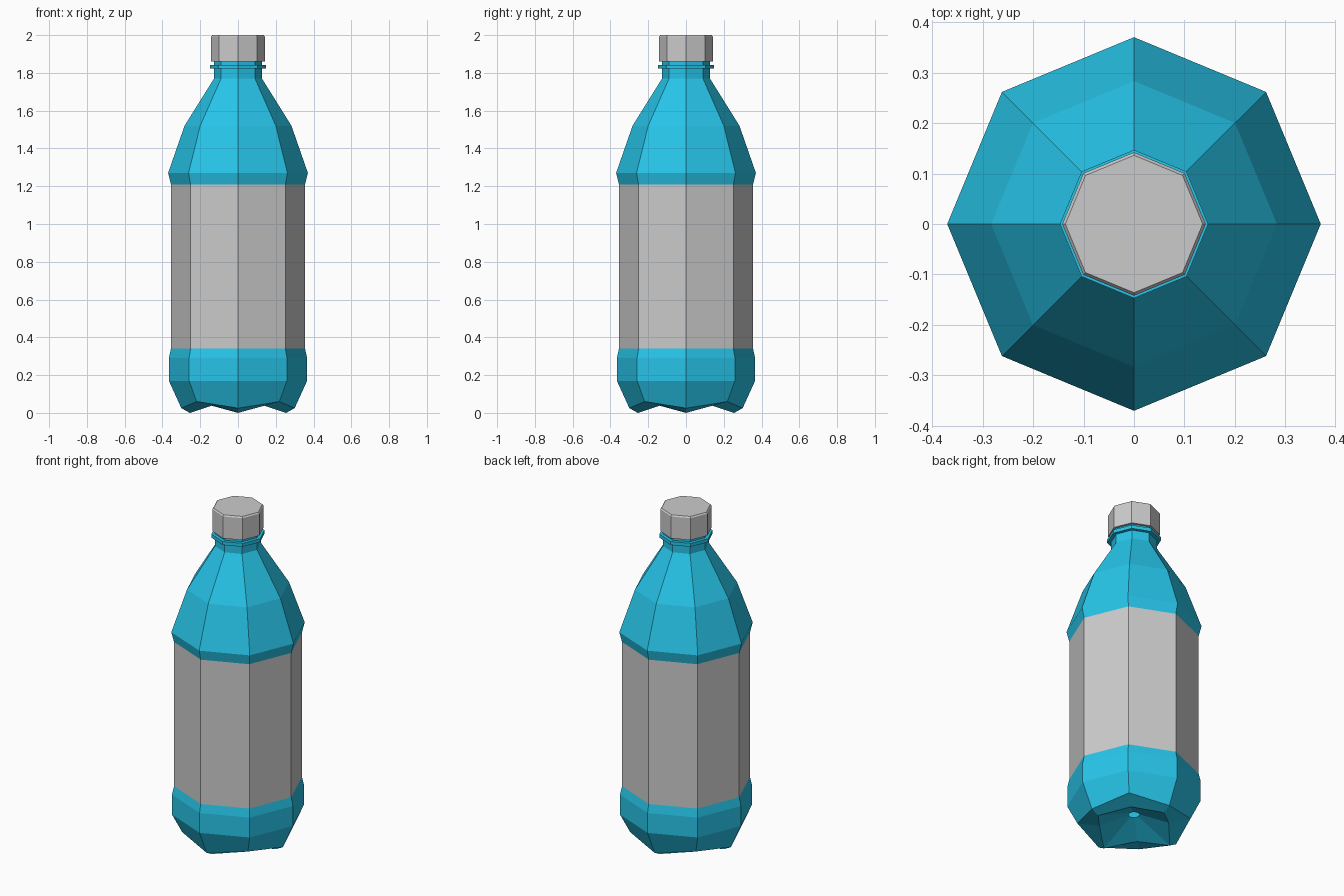
import bpy
import bmesh
from math import cos, sin, pi

if "Cube" in bpy.data.objects:
    bpy.data.objects.remove(bpy.data.objects["Cube"])

SIDES = 8

blue = bpy.data.materials.new("blue_plastic")
blue.diffuse_color = (0.02, 0.56, 0.82, 1)
blue.use_nodes = True
blue.node_tree.nodes["Principled BSDF"].inputs["Base Color"].default_value = blue.diffuse_color


def lathe(name, profile, mat=None, cap_top=False):
    """Eight-sided lathe. A row is (r, z), or (r, z, r2, z2) where
    r2, z2 apply to the diagonal corners."""
    bm = bmesh.new()
    rings = []
    for row in profile:
        ring = []
        for k in range(SIDES):
            r, z = row[-2:] if k % 2 else row[:2]
            a = 2 * pi * k / SIDES
            ring.append(bm.verts.new((r * cos(a), r * sin(a), z)))
        rings.append(ring)
    for low, high in zip(rings, rings[1:]):
        for k in range(SIDES):
            n = (k + 1) % SIDES
            bm.faces.new((low[k], low[n], high[n], high[k]))
    if cap_top:
        bm.faces.new(rings[-1])
    mesh = bpy.data.meshes.new(name)
    bm.to_mesh(mesh)
    bm.free()
    obj = bpy.data.objects.new(name, mesh)
    bpy.context.collection.objects.link(obj)
    if mat:
        mesh.materials.append(mat)
    return obj


# base: domed underside, four feet, lower band
lathe("bottle_base", [
    (0.03, 0.10),
    (0.255, 0.0, 0.19, 0.04),
    (0.30, 0.025, 0.31, 0.06),
    (0.366, 0.17),
    (0.366, 0.29),
    (0.355, 0.34),
], blue)

# label wrapped around the middle
lathe("label", [(0.355, 0.34), (0.355, 1.21)])

# shoulder, neck and neck ring
lathe("bottle_shoulder", [
    (0.355, 1.21),
    (0.37, 1.27),
    (0.283, 1.52),
    (0.127, 1.77),
    (0.127, 1.822),
    (0.147, 1.822),
    (0.147, 1.843),
    (0.127, 1.843),
    (0.127, 1.87),
], blue)

# screw cap with a small top bevel
lathe("cap", [
    (0.12, 1.86),
    (0.142, 1.86),
    (0.142, 1.992),
    (0.136, 2.0),
], cap_top=True)
